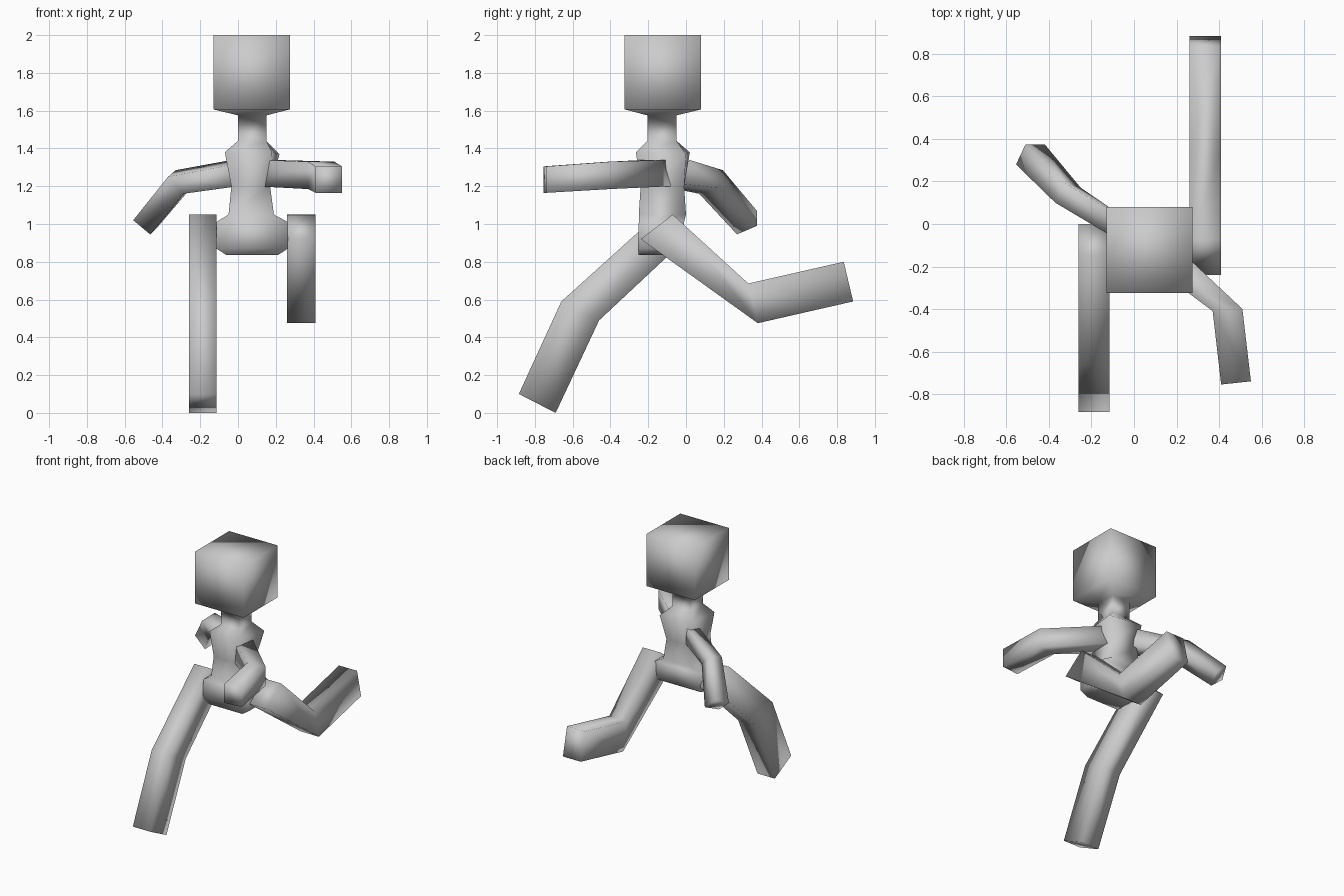
import bpy, bmesh


def loft(name, sections):
    """Smooth-shaded solid skinned over four-point cross-sections."""
    bm = bmesh.new()
    rings = [[bm.verts.new(p) for p in s] for s in sections]
    for a, b in zip(rings, rings[1:]):
        for i in range(4):
            j = (i + 1) % 4
            bm.faces.new((a[i], a[j], b[j], b[i]))
    bm.faces.new(rings[0])
    bm.faces.new(rings[-1])
    bmesh.ops.recalc_face_normals(bm, faces=bm.faces)
    for f in bm.faces:
        f.smooth = True
    me = bpy.data.meshes.new(name)
    bm.to_mesh(me)
    bm.free()
    ob = bpy.data.objects.new(name, me)
    bpy.context.collection.objects.link(ob)
    return ob


def rect(x0, x1, y0, y1, z):
    return [(x0, y0, z), (x1, y0, z), (x1, y1, z), (x0, y1, z)]


def leg(name, x0, x1, profile):
    """Profile: (y, z) pairs for the two edges at hip, knee and foot."""
    loft(name, [[(x0, *a), (x1, *a), (x1, *b), (x0, *b)] for a, b in profile])


# Pelvis, torso, neck and head in one continuous skin
shoulder = [(-0.07, -0.24, 1.38), (0.18, -0.265, 1.38),
            (0.22, 0.0, 1.37), (-0.05, 0.02, 1.38)]
loft("torso_and_head", [
    rect(-0.06, 0.21, -0.25, -0.08, 0.835),
    rect(-0.115, 0.265, -0.255, -0.02, 0.87),
    rect(-0.115, 0.265, -0.25, -0.01, 1.01),
    rect(-0.05, 0.19, -0.25, 0.0, 1.05),
    rect(-0.035, 0.17, -0.24, -0.01, 1.2),
    shoulder,
    rect(0.0, 0.15, -0.205, -0.05, 1.44),
    rect(0.0, 0.15, -0.205, -0.05, 1.575),
    rect(-0.13, 0.275, -0.325, 0.08, 1.607),
    rect(-0.13, 0.275, -0.325, 0.08, 2.0)])

# Striding legs
leg("forward_leg", -0.26, -0.115, [
    ((-0.15, 1.05), (0.0, 0.92)),
    ((-0.66, 0.59), (-0.46, 0.49)),
    ((-0.885, 0.10), (-0.69, 0.0))])
leg("trailing_leg", 0.26, 0.41, [
    ((-0.07, 1.05), (-0.24, 0.92)),
    ((0.33, 0.685), (0.38, 0.475)),
    ((0.835, 0.80), (0.885, 0.59))])

# Forward-swinging arm
loft("forward_arm", [
    [(x0, y0, t), (x1, y1, t), (x1, y1, b), (x0, y0, b)]
    for x0, y0, x1, y1, b, t in [
        (0.09, -0.20, 0.17, -0.08, 1.20, 1.34),
        (0.37, -0.41, 0.51, -0.40, 1.185, 1.33),
        (0.41, -0.755, 0.55, -0.74, 1.165, 1.305)]])

# Backward-swinging arm
loft("backward_arm", [
    [(0.0, -0.12, 1.32), (0.0, 0.0, 1.345), (0.0, 0.0, 1.21), (0.0, -0.12, 1.20)],
    [(-0.37, 0.10, 1.25), (-0.33, 0.195, 1.285), (-0.25, 0.17, 1.19), (-0.29, 0.07, 1.16)],
    [(-0.555, 0.28, 1.02), (-0.51, 0.375, 1.07), (-0.42, 0.375, 0.99), (-0.465, 0.27, 0.945)]])
